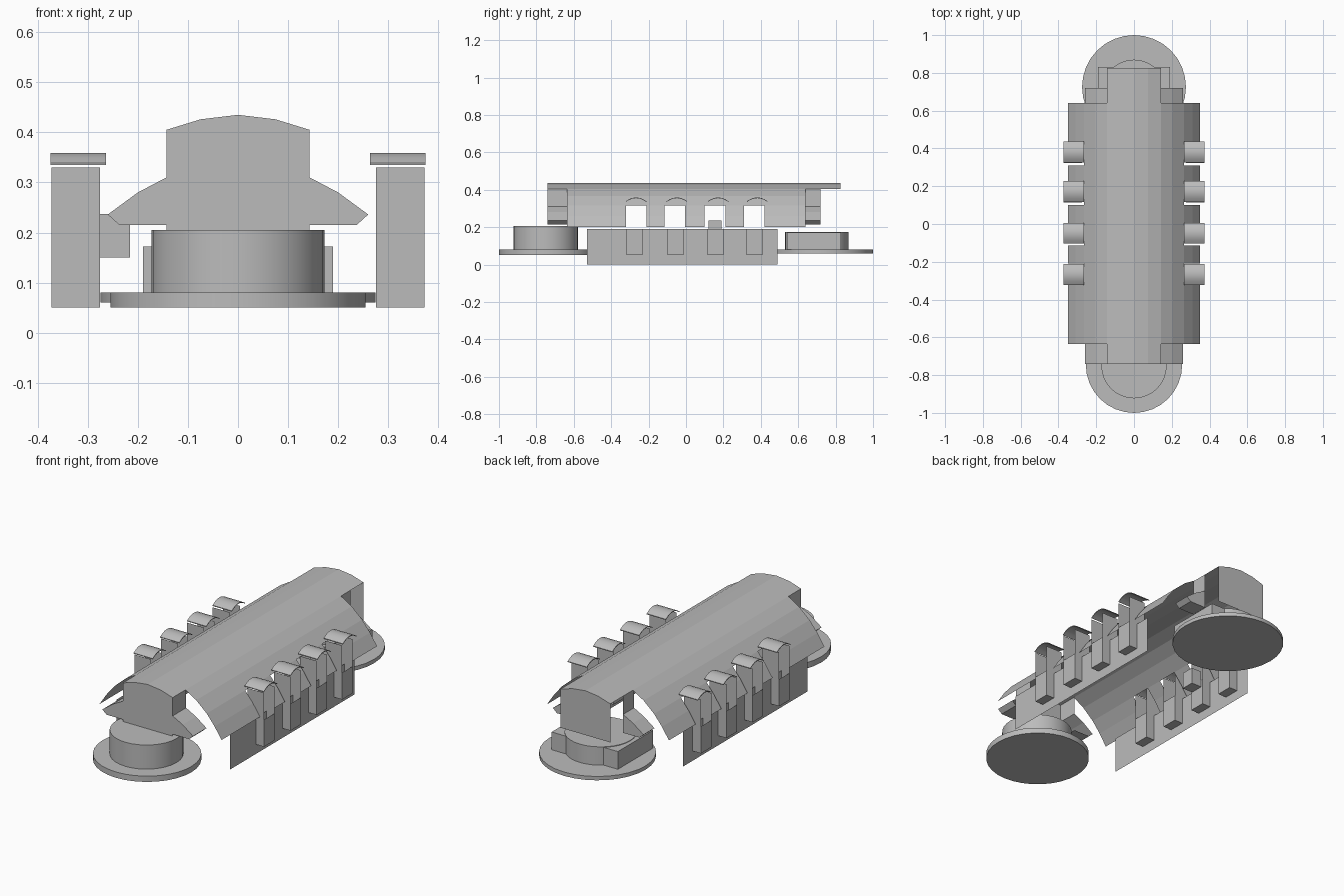
import bpy, bmesh, math

if "Cube" in bpy.data.objects:
    bpy.data.objects.remove(bpy.data.objects["Cube"])

grey = bpy.data.materials.new("plain grey")
grey.diffuse_color = (0.5, 0.5, 0.5, 1)
grey.use_nodes = True
grey.node_tree.nodes["Principled BSDF"].inputs["Base Color"].default_value = grey.diffuse_color


def finish(name, bm, smooth=False):
    bmesh.ops.remove_doubles(bm, verts=bm.verts, dist=0.0005)
    bmesh.ops.recalc_face_normals(bm, faces=bm.faces)
    me = bpy.data.meshes.new(name)
    bm.to_mesh(me)
    bm.free()
    me.materials.append(grey)
    ob = bpy.data.objects.new(name, me)
    bpy.context.collection.objects.link(ob)
    if smooth:
        bpy.context.view_layer.objects.active = ob
        ob.select_set(True)
        bpy.ops.object.shade_smooth_by_angle(angle=math.radians(30))
        ob.select_set(False)
    return ob


def face(bm, pts):
    bm.faces.new([bm.verts.new(p) for p in pts])


def sweep(bm, profile, y0, y1):
    # open sheet along y from an (x, z) profile
    for (xa, za), (xb, zb) in zip(profile, profile[1:]):
        face(bm, [(xa, y0, za), (xb, y0, zb), (xb, y1, zb), (xa, y1, za)])


def box(name, x0, x1, y0, y1, z0, z1, smooth=False):
    bm = bmesh.new()
    sweep(bm, [(x0, z0), (x1, z0), (x1, z1), (x0, z1), (x0, z0)], y0, y1)
    for y in (y0, y1):
        face(bm, [(x0, y, z0), (x1, y, z0), (x1, y, z1), (x0, y, z1)])
    return finish(name, bm, smooth)


def drum(name, y, r, z0, z1, n=32):
    bm = bmesh.new()
    bmesh.ops.create_cone(bm, cap_ends=True, segments=n, radius1=r, radius2=r, depth=z1 - z0)
    bmesh.ops.translate(bm, verts=bm.verts, vec=(0, y, (z0 + z1) / 2))
    return finish(name, bm, True)


def mirrored(pts):
    return [(-x, z) for x, z in reversed(pts)] + list(pts)


# round end platforms with drums
drum("front_platform", -0.745, 0.255, 0.05, 0.08)
drum("front_drum", -0.75, 0.173, 0.08, 0.205)
drum("back_platform", 0.725, 0.275, 0.06, 0.08)
drum("back_drum", 0.70, 0.17, 0.08, 0.175)
box("back_drum_block", -0.19, 0.19, 0.54, 0.83, 0.08, 0.172)

# barrel roof: ridge strip, shoulders and eave flaps notched around the posts
ridge = [(0.0, 0.435), (0.075, 0.426), (0.143, 0.405)]
shoulder = [(0.143, 0.405), (0.205, 0.368), (0.265, 0.315)]
eave = [(0.265, 0.315), (0.31, 0.26), (0.35, 0.2)]
notches = [-0.265, -0.06, 0.155, 0.365]
bm = bmesh.new()
ridge_full = mirrored(ridge)
ridge_full.pop(len(ridge))
sweep(bm, ridge_full, -0.74, 0.825)
edges = [-0.635] + [y + s * 0.055 for y in notches for s in (-1, 1)] + [0.64]
for s in (-1, 1):
    sweep(bm, [(s * x, z) for x, z in shoulder], -0.635, 0.64)
    for a, b in zip(edges[::2], edges[1::2]):
        sweep(bm, [(s * x, z) for x, z in eave], a, b)
finish("barrel_roof", bm)

# end walls under the ridge
bm = bmesh.new()
for y in (-0.74, 0.825):
    face(bm, [(x, y, z) for x, z in [(-0.143, 0.205)] + ridge_full + [(0.143, 0.205)]])
finish("end_walls", bm)

# low shoulder roofs beside each end
wing = [(0.143, 0.405), (0.143, 0.31), (0.2, 0.28), (0.26, 0.236), (0.237, 0.215), (0.143, 0.215)]
bm = bmesh.new()
for s in (-1, 1):
    for y0, y1, yend in ((-0.74, -0.63, -0.74), (0.63, 0.72, 0.72)):
        pts = [(s * x, z) for x, z in wing]
        sweep(bm, pts, y0, y1)
        face(bm, [(x, yend, z) for x, z in pts[1:]])
finish("end_shoulders", bm)

# thin side walls
for s, side in ((-1, "left"), (1, "right")):
    bm = bmesh.new()
    face(bm, [(s * 0.325, y, z) for y, z in ((-0.53, 0), (0.49, 0), (0.49, 0.19), (-0.53, 0.19))])
    finish(side + "_wall", bm)

    for i, y in enumerate((-0.275, -0.057, 0.157, 0.366)):
        # post: box open at the top, with full-height cheeks
        bm = bmesh.new()
        xa, xb, h = s * 0.276, s * 0.372, 0.043
        sweep(bm, [(xa, 0.19), (xa, 0.05), (xb, 0.05), (xb, 0.19)], y - h, y + h)
        for yy in (y - h, y + h):
            face(bm, [(xa, yy, 0.05), (xb, yy, 0.05), (xb, yy, 0.33), (xa, yy, 0.33)])
        finish(f"{side}_post_{i + 1}", bm)

        # arched cap
        bm = bmesh.new()
        yc = y + 0.008 if i < 2 else y + 0.015
        n = 6
        arc = []
        for k in range(n + 1):
            t = -1 + 2 * k / n
            arc.append((yc + 0.055 * t, 0.359 - 0.02 * t * t))
        loop = arc + [(a, z - 0.004) for a, z in reversed(arc)]
        x0, x1 = s * 0.264, s * 0.374
        for (a, za), (b, zb) in zip(loop, loop[1:] + loop[:1]):
            face(bm, [(x0, a, za), (x1, a, za), (x1, b, zb), (x0, b, zb)])
        for x in (x0, x1):
            for k in range(n):
                (a, za), (b, zb) = arc[k], arc[k + 1]
                face(bm, [(x, a, za), (x, b, zb), (x, b, zb - 0.004), (x, a, za - 0.004)])
        finish(f"{side}_cap_{i + 1}", bm, True)

# small block on the inside of the left row
box("inner_block", -0.276, -0.216, 0.12, 0.19, 0.15, 0.237)
